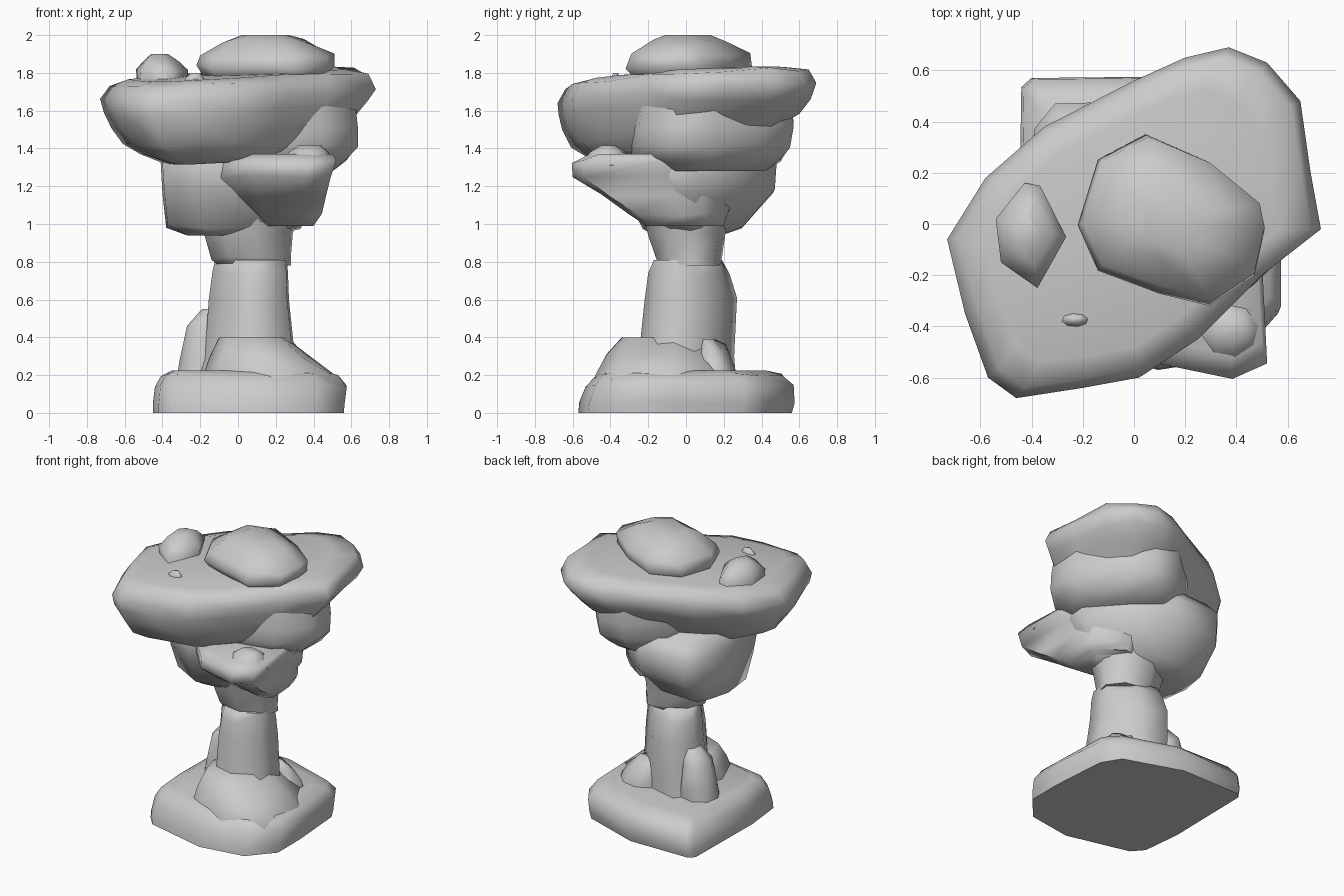
import bpy, bmesh, math


def rock(name, outline, levels, tilt=(0, 0), chip=0.025):
    """Loft an outline through levels (z, x0, x1, y0, y1); each level stretches it to that box."""
    xs, ys = [p[0] for p in outline], [p[1] for p in outline]
    ax, bx, ay, by = min(xs), max(xs), min(ys), max(ys)
    bm = bmesh.new()
    rings = []
    for z, x0, x1, y0, y1 in levels:
        ring = []
        for px, py in outline:
            x = x0 + (px - ax) / (bx - ax) * (x1 - x0)
            y = y0 + (py - ay) / (by - ay) * (y1 - y0)
            ring.append(bm.verts.new((x, y, z + tilt[0] * x + tilt[1] * y)))
        rings.append(ring)
    n = len(outline)
    for a, b in zip(rings, rings[1:]):
        for i in range(n):
            j = (i + 1) % n
            bm.faces.new((a[i], a[j], b[j], b[i]))
    bm.faces.new(rings[0])
    bm.faces.new(rings[-1])
    # gentle chiselled irregularity on the middle rings
    for k, ring in enumerate(rings[1:-1], 1):
        for i, v in enumerate(ring):
            v.co.z += chip * math.sin(2.3 * i + 1.7 * k)
    bmesh.ops.recalc_face_normals(bm, faces=bm.faces)
    me = bpy.data.meshes.new(name)
    bm.to_mesh(me)
    bm.free()
    ob = bpy.data.objects.new(name, me)
    bpy.context.collection.objects.link(ob)
    bpy.ops.object.select_all(action='DESELECT')
    ob.select_set(True)
    bpy.context.view_layer.objects.active = ob
    bpy.ops.object.shade_smooth_by_angle(angle=math.radians(70))
    return ob


octagon = [(math.cos(math.radians(a)), math.sin(math.radians(a))) for a in range(10, 370, 45)]

# Base slab, roughly square
rock("base_slab",
     [(-.44, .53), (-.40, .565), (.05, .57), (.46, .43), (.54, .3), (.57, -.1), (.57, -.35),
      (.42, -.52), (.1, -.57), (-.35, -.46), (-.42, -.38), (-.45, -.1)],
     [(0, -.45, .56, -.57, .56), (.05, -.45, .565, -.565, .575), (.14, -.44, .575, -.53, .57),
      (.20, -.41, .53, -.48, .51), (.225, -.35, .44, -.42, .42)], chip=.008)

# Sloping mound on the front right of the base
rock("base_mound", [(-.2, -.2), (-.1, -.42), (.2, -.5), (.5, -.42), (.55, -.1), (.4, .12), (0, .15)],
     [(.1, -.2, .53, -.48, .24), (.2, -.18, .53, -.48, .22), (.3, -.15, .38, -.42, .17),
      (.4, -.1, .25, -.34, .1)], chip=.012)

# Rubble beside the column
rock("side_rubble", octagon,
     [(.12, .1, .42, .04, .27), (.24, .1, .38, .05, .26), (.34, .1, .33, .07, .21), (.39, .12, .28, .08, .15)])
rock("leaning_stone", octagon,
     [(.15, -.33, -.06, -.02, .24), (.3, -.31, -.06, 0, .24), (.46, -.27, -.08, .02, .22),
      (.55, -.19, -.09, .06, .17)])

# Column and neck, wider across one diagonal
rock("column",
     [(.27, .06), (.11, .22), (-.06, .27), (-.16, .13), (-.16, .02), (-.03, -.19), (.1, -.23), (.26, -.14)],
     [(.1, -.24, .33, -.28, .27), (.3, -.175, .3, -.25, .255), (.6, -.155, .27, -.22, .27),
      (.74, -.135, .265, -.2, .23), (.81, -.12, .26, -.17, .19)], chip=.01)
rock("neck", octagon,
     [(.78, -.1, .28, -.14, .18), (.82, -.14, .28, -.16, .19), (.95, -.18, .29, -.2, .21),
      (1.1, -.2, .33, -.24, .24)], chip=.01)

# Middle rock and its forward nose
rock("middle_rock",
     [(-.39, .37), (-.31, .47), (.04, .48), (.25, .3), (.48, .04), (.46, -.15), (.2, -.33),
      (-.15, -.38), (-.4, -.24), (-.41, .1)],
     [(.94, -.27, .16, -.17, .19), (.985, -.38, .33, -.23, .3), (1.17, -.4, .46, -.33, .47),
      (1.33, -.41, .49, -.37, .48), (1.42, -.35, .42, -.3, .42)], chip=.012)
rock("middle_nose",
     [(-.12, -.33), (.08, -.54), (.38, -.6), (.52, -.54), (.5, -.15), (.46, .05), (.2, .25), (.05, .2)],
     [(.99, .05, .4, -.21, .2), (1.05, .0, .445, -.3, .22), (1.15, -.06, .465, -.45, .25),
      (1.25, -.1, .49, -.6, .25), (1.33, -.1, .52, -.605, .25), (1.37, -.04, .5, -.51, .2)], chip=.008)
rock("nose_pebble", octagon,
     [(1.31, .23, .51, -.55, -.28), (1.38, .27, .48, -.51, -.32), (1.415, .32, .44, -.45, -.37)], chip=0)

# Ledge under the cap, towards the back right
rock("under_ledge",
     [(.63, -.08), (.62, .14), (.42, .40), (.29, .55), (.1, .55), (-.12, .38), (-.2, -.2), (.1, -.32), (.45, -.25)],
     [(1.28, -.14, .5, -.2, .42), (1.34, -.19, .58, -.3, .5), (1.41, -.2, .635, -.32, .55),
      (1.52, -.2, .635, -.32, .57), (1.64, -.2, .62, -.3, .56)], chip=.01)

# Broad tilted cap with a deep belly
rock("cap_slab",
     [(-.73, -.06), (-.58, .18), (-.35, .38), (0, .56), (.2, .65), (.37, .69), (.52, .63), (.65, .48),
      (.69, .2), (.73, -.02), (.5, -.2), (.25, -.45), (.02, -.6), (-.2, -.64), (-.46, -.68),
      (-.57, -.6), (-.66, -.35)],
     [(1.345, -.4, .4, -.42, .3), (1.39, -.52, .47, -.53, .38), (1.46, -.61, .54, -.61, .46),
      (1.55, -.67, .63, -.655, .6), (1.62, -.71, .69, -.675, .66),
      (1.69, -.73, .73, -.68, .69), (1.77, -.68, .69, -.64, .65), (1.795, -.58, .56, -.54, .52)],
     tilt=(.045, .045), chip=.01)

# Boulders on top
rock("top_boulder",
     [(-.22, 0), (-.14, .26), (.05, .36), (.3, .25), (.5, .08), (.52, -.02), (.48, -.2), (.3, -.32),
      (.1, -.27), (-.14, -.18)],
     [(1.76, -.17, .46, -.26, .3), (1.83, -.22, .51, -.32, .35), (1.895, -.2, .51, -.29, .34),
      (1.97, -.08, .36, -.17, .21), (2.0, .02, .27, -.11, .13)], chip=.01)
rock("small_boulder",
     [(-.54, .02), (-.43, .16), (-.37, .15), (-.27, -.05), (-.38, -.25), (-.52, -.15)],
     [(1.70, -.53, -.27, -.24, .15), (1.81, -.54, -.265, -.25, .16), (1.865, -.5, -.31, -.16, .09),
      (1.9, -.46, -.37, -.1, .03)], chip=.008)
rock("cap_pebble", octagon,
     [(1.71, -.3, -.16, -.41, -.33), (1.77, -.28, -.18, -.4, -.35), (1.8, -.25, -.2, -.385, -.36)], chip=0)
